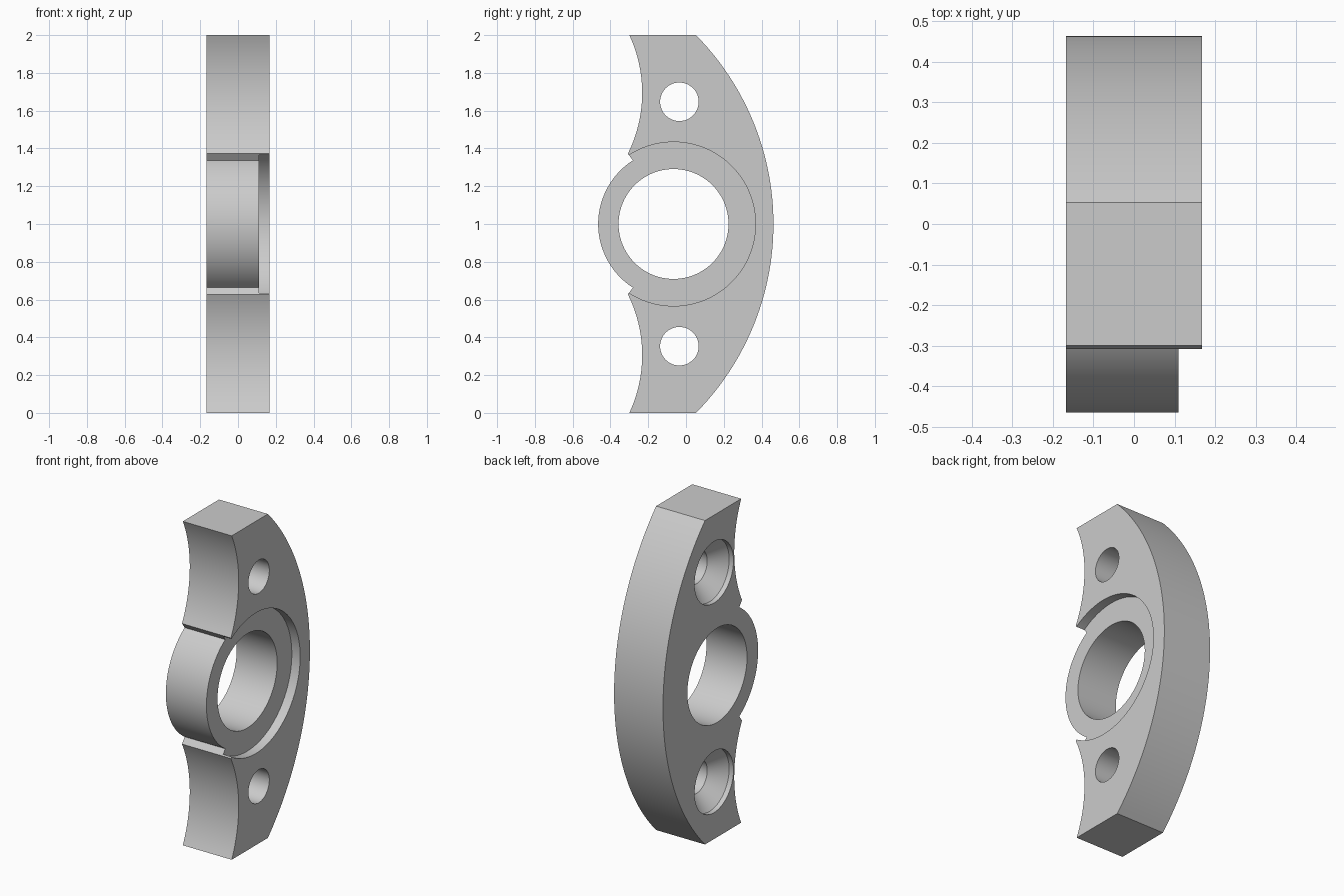
import bpy, bmesh
from math import sin, cos, pi, atan2, hypot, radians

cube = bpy.data.objects.get("Cube")
if cube:
    bpy.data.objects.remove(cube, do_unlink=True)

HALF = 0.167            # half thickness along x
RING_Y, RING_Z = -0.066, 1.0
BOLT_Y, BOLT_DZ = -0.035, 0.647

steel = bpy.data.materials.new("plain_grey")
steel.use_nodes = True
GREY = (0.6, 0.6, 0.6, 1)
steel.diffuse_color = GREY
steel.node_tree.nodes["Principled BSDF"].inputs["Base Color"].default_value = GREY


def make_object(name, bm):
    bmesh.ops.recalc_face_normals(bm, faces=bm.faces)
    mesh = bpy.data.meshes.new(name)
    bm.to_mesh(mesh)
    bm.free()
    mesh.materials.append(steel)
    obj = bpy.data.objects.new(name, mesh)
    bpy.context.collection.objects.link(obj)
    return obj


def arc(start, mid, end, n):
    """Points on the circle through three (y, z) points, from start to end."""
    (ax, ay), (bx, by), (cx, cy) = start, mid, end
    d = 2 * (ax * (by - cy) + bx * (cy - ay) + cx * (ay - by))
    a, b, c = (p[0] ** 2 + p[1] ** 2 for p in (start, mid, end))
    ox = (a * (by - cy) + b * (cy - ay) + c * (ay - by)) / d
    oy = (a * (cx - bx) + b * (ax - cx) + c * (bx - ax)) / d
    r = hypot(ax - ox, ay - oy)
    t0, t1, tm = (atan2(p[1] - oy, p[0] - ox) for p in (start, end, mid))
    sweep, part = (t1 - t0) % (2 * pi), (tm - t0) % (2 * pi)
    if part > sweep:
        sweep -= 2 * pi
    return [(ox + r * cos(t0 + sweep * i / n), oy + r * sin(t0 + sweep * i / n))
            for i in range(n + 1)]


def lathe_cutter(name, profile, y, z, n=96):
    """Closed solid of rings (x, radius) around an axis parallel to x."""
    bm = bmesh.new()
    rings = [[bm.verts.new((x, y + r * cos(2 * pi * i / n), z + r * sin(2 * pi * i / n)))
              for i in range(n)] for x, r in profile]
    for a, b in zip(rings, rings[1:]):
        for i in range(n):
            j = (i + 1) % n
            bm.faces.new((a[i], a[j], b[j], b[i]))
    bm.faces.new(rings[0])
    bm.faces.new(rings[-1])
    return make_object(name, bm)


# Plate outline: upper front edge, mirrored below, ring bulge and curved back
scallop = arc((-0.30, 2), (-0.232, 1.69), (-0.308, 1.372), 24)
lower = [(y, 2 - z) for y, z in reversed(scallop)]
bulge = arc((-0.281, 1.337), (-0.465, 1), (-0.281, 0.663), 48)
back = arc((0.053, 0), (0.463, 1), (0.053, 2), 72)
outline = scallop + bulge + lower + back

bm = bmesh.new()
face = bm.faces.new([bm.verts.new((-HALF, y, z)) for y, z in outline])
grown = bmesh.ops.extrude_face_region(bm, geom=[face])["geom"]
bmesh.ops.translate(bm, vec=(2 * HALF, 0, 0),
                    verts=[g for g in grown if isinstance(g, bmesh.types.BMVert)])
plate = make_object("bracket_plate", bm)

# Centre bore, round recess on the left face, countersunk bolt holes
cutters = [
    lathe_cutter("centre_bore", [(-0.3, 0.291), (0.3, 0.291)], RING_Y, RING_Z),
    lathe_cutter("ring_recess", [(0.11, 0.434), (0.3, 0.434)], RING_Y, RING_Z, 128),
]
for side in (1, -1):
    cutters.append(lathe_cutter(
        "bolt_hole",
        [(-0.3, 0.19), (-HALF + 0.03, 0.19), (-HALF + 0.118, 0.102), (0.3, 0.102)],
        BOLT_Y, 1 + side * BOLT_DZ, 64))

bpy.ops.object.select_all(action="DESELECT")
bpy.context.view_layer.objects.active = plate
plate.select_set(True)
for cutter in cutters:
    mod = plate.modifiers.new("cut", "BOOLEAN")
    mod.operation = "DIFFERENCE"
    mod.solver = "EXACT"
    mod.object = cutter
    bpy.ops.object.modifier_apply(modifier=mod.name)
    bpy.data.objects.remove(cutter, do_unlink=True)

bpy.ops.object.shade_smooth_by_angle(angle=radians(25))
